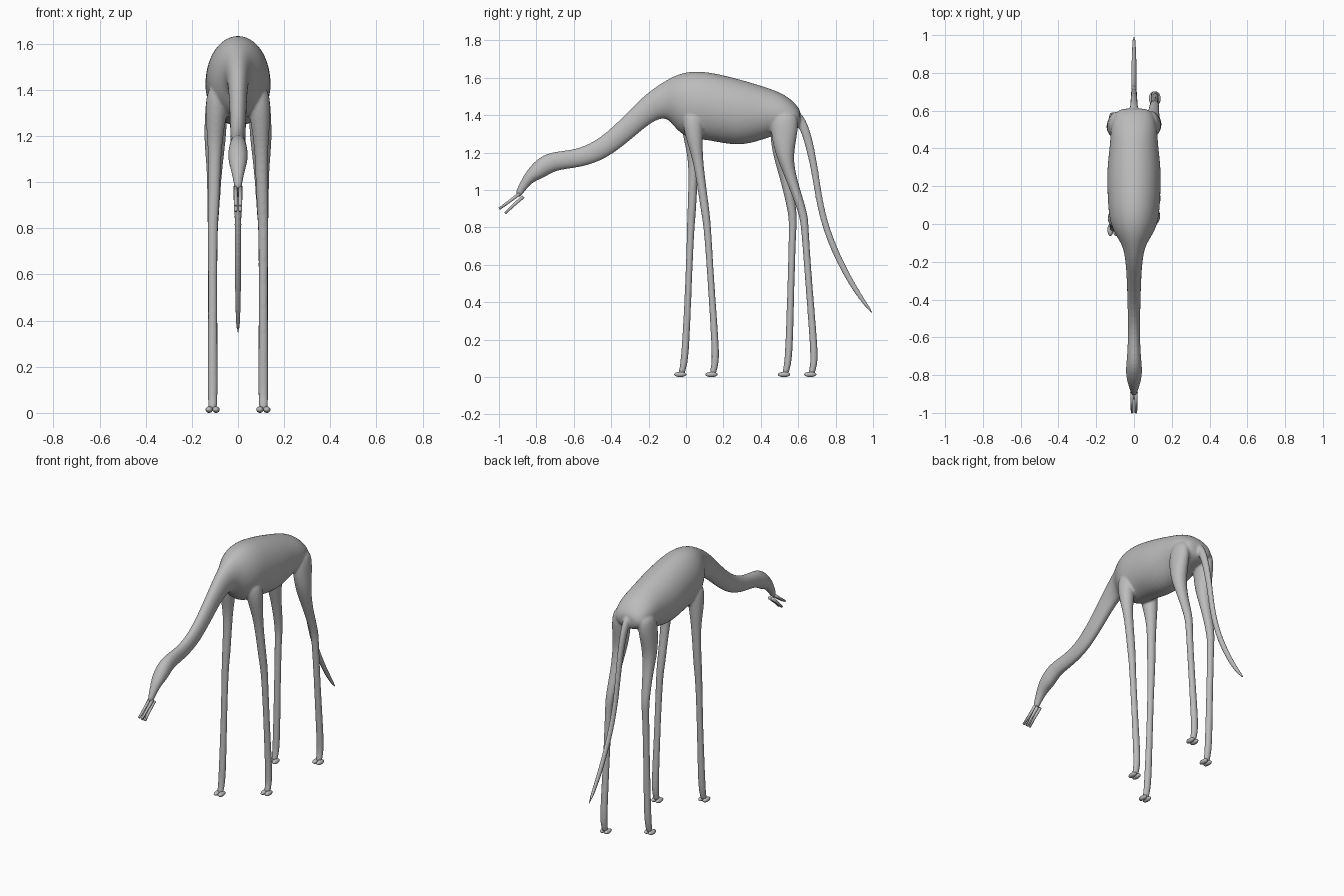
import bpy
import bmesh
from math import sin, cos, pi
from mathutils import Vector

cube = bpy.data.objects.get("Cube")
if cube:
    bpy.data.objects.remove(cube, do_unlink=True)

# Single grey skin material
grey = (0.5, 0.5, 0.5, 1.0)
skin = bpy.data.materials.new("grey skin")
skin.use_nodes = True
skin.diffuse_color = grey
skin.node_tree.nodes["Principled BSDF"].inputs["Base Color"].default_value = grey


def add_object(name, bm):
    bmesh.ops.recalc_face_normals(bm, faces=bm.faces)
    mesh = bpy.data.meshes.new(name)
    bm.to_mesh(mesh)
    bm.free()
    mesh.materials.append(skin)
    mesh.shade_smooth()
    obj = bpy.data.objects.new(name, mesh)
    bpy.context.collection.objects.link(obj)
    return obj


def loft(bm, sections, sides=16):
    """Skin elliptical sections given as (centre, half axis, half axis)."""
    rings = []
    for centre, u, v in sections:
        angles = [2 * pi * i / sides for i in range(sides)]
        rings.append([bm.verts.new(centre + u * cos(a) + v * sin(a)) for a in angles])
    for a, b in zip(rings, rings[1:]):
        for i in range(sides):
            j = (i + 1) % sides
            bm.faces.new((a[i], a[j], b[j], b[i]))
    bm.faces.new(rings[0][::-1])
    bm.faces.new(rings[-1])


def tube(bm, points, radii, flatten=1.0, sides=12):
    """Loft a tube whose sections stay square to the path."""
    sections = []
    for i, p in enumerate(points):
        along = points[min(i + 1, len(points) - 1)] - points[max(i - 1, 0)]
        across = along.normalized().cross(Vector((1, 0, 0)))
        sections.append((p, Vector((radii[i] * flatten, 0, 0)), across * radii[i]))
    loft(bm, sections, sides)


body = bmesh.new()

# Head, neck and trunk: upper y, z, lower y, z, half width
TRUNK = [
    (-.915, .985, -.895, .95, .016),
    (-.893, 1.03, -.86, .995, .021),
    (-.856, 1.1, -.82, 1.045, .036),
    (-.8, 1.165, -.755, 1.065, .046),
    (-.727, 1.207, -.7, 1.108, .037),
    (-.594, 1.212, -.567, 1.118, .031),
    (-.46, 1.272, -.42, 1.165, .034),
    (-.326, 1.402, -.267, 1.293, .038),
    (-.22, 1.512, -.165, 1.379, .045),
    (-.128, 1.575, -.096, 1.387, .06),
    (-.055, 1.617, -.06, 1.33, .1),
    (.02, 1.638, .01, 1.27, .132),
    (.12, 1.636, .107, 1.27, .14),
    (.29, 1.594, .28, 1.228, .147),
    (.42, 1.554, .41, 1.268, .128),
    (.53, 1.515, .5, 1.3, .125),
    (.6, 1.45, .59, 1.32, .1),
    (.615, 1.41, .61, 1.35, .06),
]
trunk = []
for ty, tz, by, bz, half in TRUNK:
    top, bottom = Vector((0, ty, tz)), Vector((0, by, bz))
    trunk.append(((top + bottom) / 2, Vector((half, 0, 0)), (top - bottom) / 2))
loft(body, trunk, 20)

# Legs: shared heights, sideways offsets and radii, with a stride for each leg
HEIGHTS = (1.43, 1.3, 1.18, 1.05, .87, .8, .45, .1, .05, .01)
OFFSETS = (.085, .095, .1, .102, .107, .11, .11, .11, .11, .11)
FRONT_R = (.065, .052, .03, .025, .024, .02, .018, .022, .018, .02)
HIND_R = (.075, .077, .046, .03, .025, .02, .019, .022, .018, .02)
LEGS = [
    ("front_left", 1, FRONT_R, (.035, .04, .06, .08, .105, .115, .137, .162)),
    ("front_right", -1, FRONT_R, (.025, .03, .04, .038, .03, .025, .012, -.005)),
    ("hind_left", 1, HIND_R, (.53, .525, .525, .565, .63, .635, .66, .69)),
    ("hind_right", -1, HIND_R, (.53, .52, .51, .535, .573, .57, .56, .55)),
]
for name, side, radii, stride in LEGS:
    ankle = stride[-1]
    path = stride + (ankle - .012, ankle - .02)
    sections = []
    for z, x, r, y in zip(HEIGHTS, OFFSETS, radii, path):
        width = min(r * 1.1, .05)
        sections.append((Vector((side * x, y, z)), Vector((width, 0, 0)), Vector((0, r, 0))))
    loft(body, sections, 12)

    # Split toes
    for number, shift in enumerate((-.015, .015), 1):
        bm = bmesh.new()
        bmesh.ops.create_uvsphere(bm, u_segments=14, v_segments=10, radius=1)
        bmesh.ops.scale(bm, vec=(.016, .033, .014), verts=bm.verts)
        toe = add_object(f"{name}_toe_{number}", bm)
        toe.location = (side * .11 + shift, ankle - .026, .014)

# Tail
TAIL = [(.56, 1.42), (.615, 1.38), (.655, 1.27), (.69, 1.1), (.715, .92),
        (.765, .74), (.86, .54), (.95, .4), (1.0, .338)]
tube(body, [Vector((0, y, z)) for y, z in TAIL],
     (.03, .028, .024, .02, .019, .019, .018, .014, .006), .8)

# Fuse trunk, legs and tail into one smooth skin
body_obj = add_object("body", body)
body_obj.modifiers.new("round", "SUBSURF").levels = 2
body_obj.modifiers["round"].render_levels = 2
fuse = body_obj.modifiers.new("fuse", "REMESH")
fuse.mode = "VOXEL"
fuse.voxel_size = .007
fuse.use_smooth_shade = True
soften = body_obj.modifiers.new("soften", "SMOOTH")
soften.factor = .5
soften.iterations = 4

# Forked mouth: paired upper and lower prongs
PRONGS = {"upper": ((-.89, .98), (-.95, .935), (-.998, .9)),
          "lower": ((-.87, .965), (-.93, .912), (-.967, .875))}
for level, path in PRONGS.items():
    for side, label in ((1, "left"), (-1, "right")):
        bm = bmesh.new()
        points = [Vector((side * .01, y, z)) for y, z in path]
        tube(bm, points, (.01, .008, .007), 1.0, 10)
        add_object(f"{level}_{label}_prong", bm)
